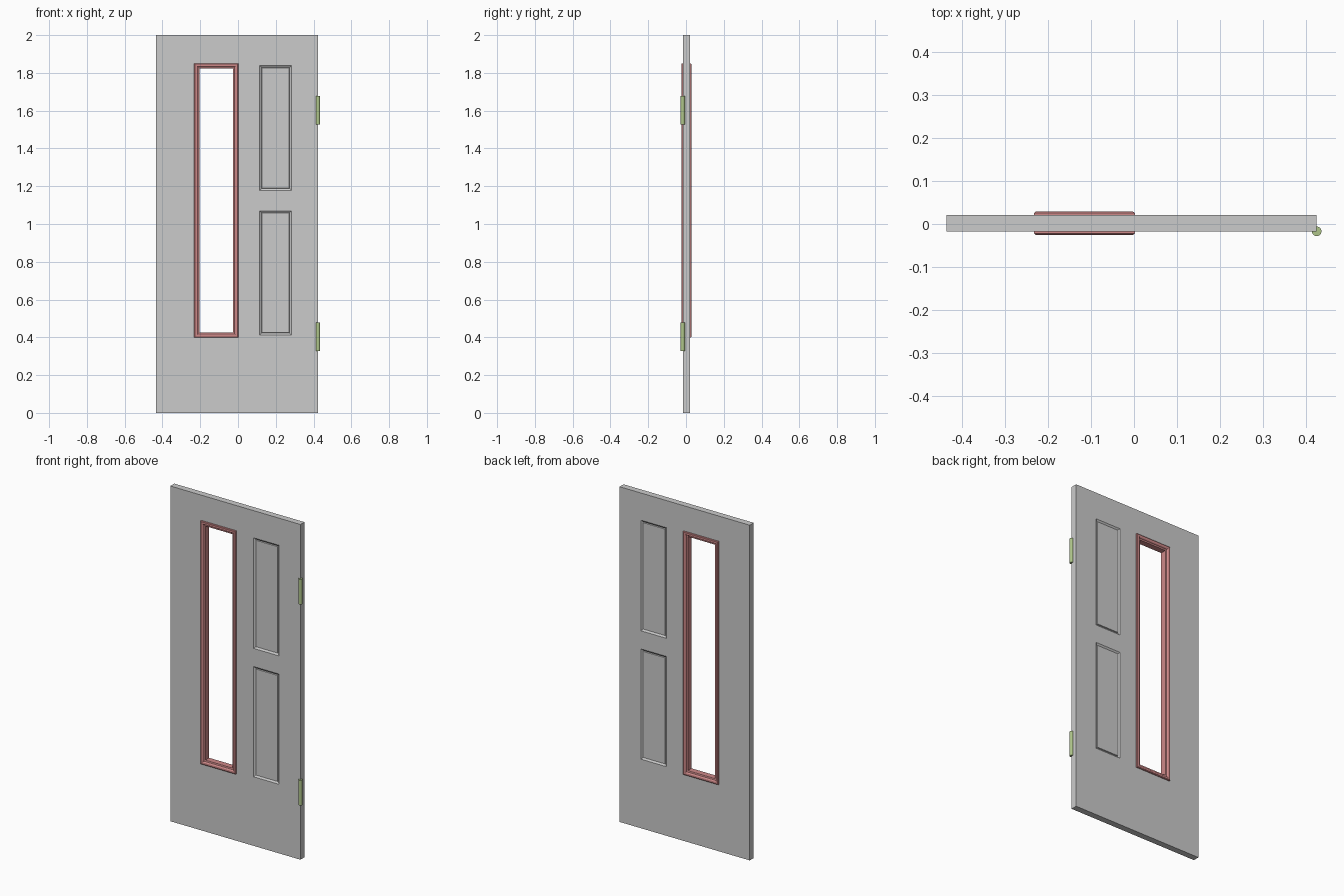
import bpy, bmesh

if "Cube" in bpy.data.objects:
    bpy.data.objects.remove(bpy.data.objects["Cube"])

Y_FRONT, Y_BACK = -0.017, 0.0205
GREEN, RED = (0.42, 0.55, 0.25, 1), (0.62, 0.25, 0.25, 1)


def material(name, color):
    mat = bpy.data.materials.new(name)
    mat.diffuse_color = color
    mat.use_nodes = True
    mat.node_tree.nodes["Principled BSDF"].inputs["Base Color"].default_value = mat.diffuse_color
    return mat


def finish(bm, name, mat=None):
    bmesh.ops.recalc_face_normals(bm, faces=bm.faces)
    mesh = bpy.data.meshes.new(name)
    bm.to_mesh(mesh)
    bm.free()
    obj = bpy.data.objects.new(name, mesh)
    bpy.context.collection.objects.link(obj)
    if mat:
        mesh.materials.append(mat)
    return obj


# Door slab: a grid with the window cells left out and panel cells inset
xs = [-0.435, -0.222, -0.008, 0.115, 0.283, 0.424]
zs = [0, 0.412, 1.07, 1.178, 1.838, 2]
bm = bmesh.new()
grid = [[bm.verts.new((x, Y_FRONT, z)) for z in zs] for x in xs]
for i in range(5):
    for k in range(5):
        if i == 1 and 1 <= k <= 3:
            continue
        bm.faces.new((grid[i][k], grid[i + 1][k], grid[i + 1][k + 1], grid[i][k + 1]))
ext = bmesh.ops.extrude_face_region(bm, geom=bm.faces[:], use_keep_orig=True)
for v in ext["geom"]:
    if isinstance(v, bmesh.types.BMVert):
        v.co.y = Y_BACK
bmesh.ops.recalc_face_normals(bm, faces=bm.faces)

# Panels on both sides: sloped edge down, then a raised field
panels = []
for f in bm.faces:
    c = f.calc_center_median()
    in_row = zs[1] < c.z < zs[2] or zs[3] < c.z < zs[4]
    if abs(f.normal.y) > 0.9 and xs[3] < c.x < xs[4] and in_row:
        panels.append(f)
bmesh.ops.inset_individual(bm, faces=panels, thickness=0.015, depth=-0.008)
bmesh.ops.inset_individual(bm, faces=panels, thickness=0.003, depth=0.005)
finish(bm, "door_slab")

# Window frame: moulding profile (distance from opening, y) swept round the opening
x0, x1, z0, z1 = -0.204, -0.026, 0.426, 1.822
side = [(0.0, -0.001), (0.008, 0.001), (0.011, 0.006), (0.014, 0.008),
        (0.024, 0.008), (0.028, 0.005), (0.028, -0.001)]
profile = [(u, Y_FRONT - h) for u, h in side] + [(u, Y_BACK + h) for u, h in reversed(side)]
bm = bmesh.new()
rings = []
for cx, cz, sx, sz in ((x0, z0, -1, -1), (x1, z0, 1, -1), (x1, z1, 1, 1), (x0, z1, -1, 1)):
    rings.append([bm.verts.new((cx + sx * u, y, cz + sz * u)) for u, y in profile])
n = len(profile)
for r in range(4):
    a, b = rings[r], rings[(r + 1) % 4]
    for i in range(n):
        j = (i + 1) % n
        bm.faces.new((a[i], a[j], b[j], b[i]))
finish(bm, "window_frame", material("frame_red", RED))

# Hinge barrels
green = material("hinge_green", GREEN)
for name, z in (("upper_hinge", 1.602), ("lower_hinge", 0.403)):
    bpy.ops.mesh.primitive_cylinder_add(vertices=24, radius=0.011, depth=0.15,
                                        location=(0.424, Y_FRONT, z))
    hinge = bpy.context.object
    hinge.name = name
    hinge.data.materials.append(green)
    bpy.ops.object.shade_smooth_by_angle()
